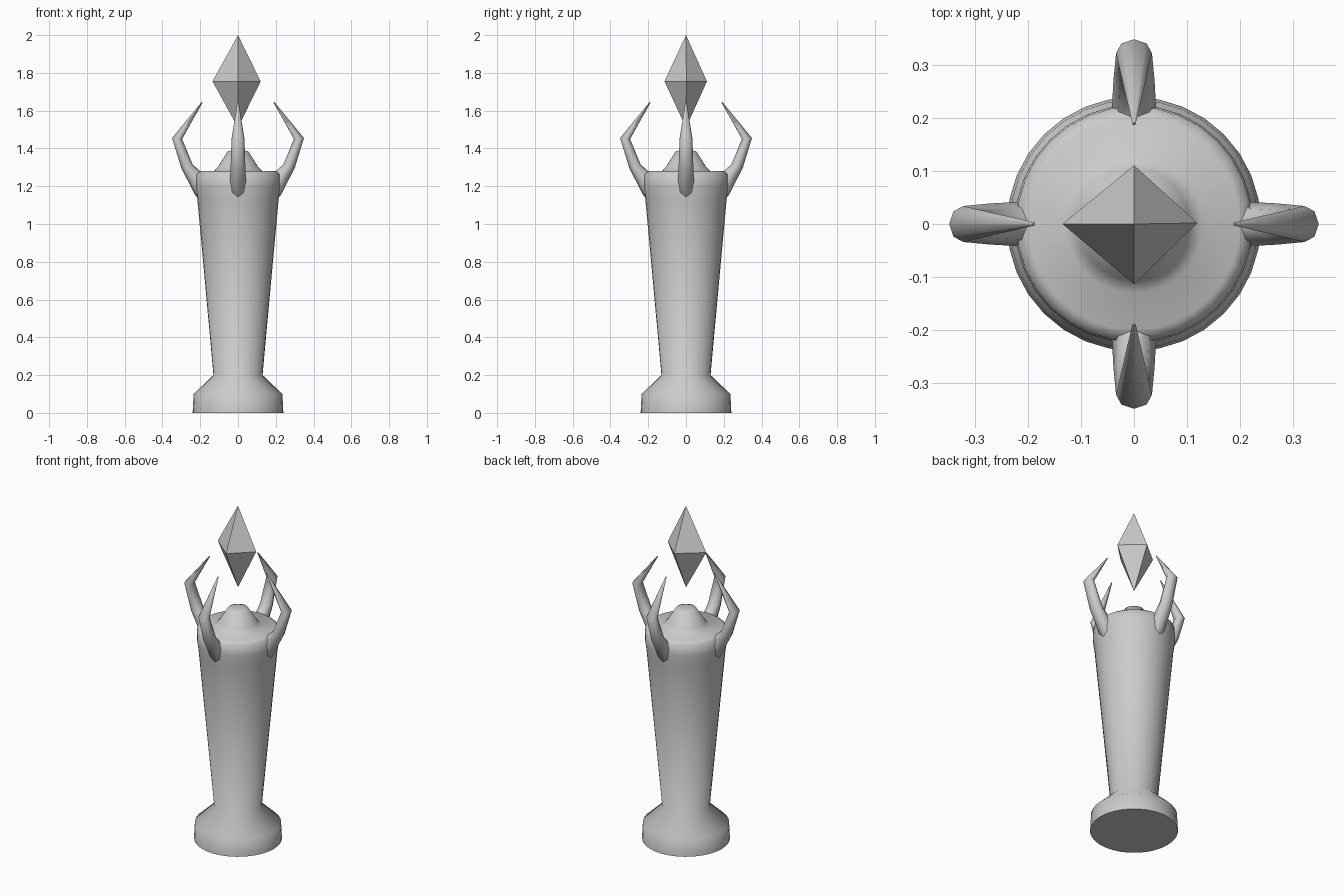
import bpy, bmesh, math
from mathutils import Matrix, Vector

if "Cube" in bpy.data.objects:
    bpy.data.objects.remove(bpy.data.objects["Cube"])


def finish(name, bm, smooth=True, angle=None):
    bmesh.ops.recalc_face_normals(bm, faces=bm.faces[:])
    mesh = bpy.data.meshes.new(name)
    bm.to_mesh(mesh)
    bm.free()
    for p in mesh.polygons:
        p.use_smooth = smooth
    obj = bpy.data.objects.new(name, mesh)
    bpy.context.collection.objects.link(obj)
    if angle:
        bpy.context.view_layer.objects.active = obj
        obj.select_set(True)
        bpy.ops.object.shade_smooth_by_angle(angle=math.radians(angle))
        obj.select_set(False)
    return obj


def loft(bm, rings):
    """Skin consecutive rings and cap both ends."""
    loops = [[bm.verts.new(p) for p in ring] for ring in rings]
    n = len(loops[0])
    for a, b in zip(loops, loops[1:]):
        for i in range(n):
            j = (i + 1) % n
            bm.faces.new((a[i], a[j], b[j], b[i]))
    bm.faces.new(loops[0][::-1])
    bm.faces.new(loops[-1])


# Pedestal: flared foot, tapering shaft and domed top
SIDES = 32
profile = [(0.24, 0), (0.235, 0.1), (0.13, 0.2), (0.215, 1.13),
           (0.225, 1.2), (0.222, 1.265), (0.20, 1.28), (0.13, 1.278),
           (0.105, 1.305), (0.055, 1.385), (0.03, 1.39)]
bm = bmesh.new()
loft(bm, [[(r * math.cos(2 * math.pi * i / SIDES),
            r * math.sin(2 * math.pi * i / SIDES), z) for i in range(SIDES)]
          for r, z in profile])
finish("pedestal", bm, angle=60)

# Claws: (outer radius, outer z, inner radius, inner z, half width)
sections = [(0.19, 1.12, 0.16, 1.27, 0.042),
            (0.225, 1.15, 0.20, 1.28, 0.042),
            (0.30, 1.295, 0.24, 1.315, 0.039),
            (0.349, 1.455, 0.296, 1.45, 0.034),
            (0.191, 1.648, 0.187, 1.644, 0.003)]
for k, name in enumerate(("right", "back", "left", "front")):
    turn = Matrix.Rotation(k * math.pi / 2, 3, 'Z')
    rings = []
    for ro, zo, ri, zi, w in sections:
        outer, inner = Vector((ro, 0, zo)), Vector((ri, 0, zi))
        mid, half = (outer + inner) / 2, (outer - inner) / 2
        rings.append([turn @ (mid + half * math.cos(a) + Vector((0, w * math.sin(a), 0)))
                      for a in (i * math.pi / 4 for i in range(8))])
    bm = bmesh.new()
    loft(bm, rings)
    finish(name + "_claw", bm, angle=60)

# Floating crystal: slightly irregular faceted octahedron
bm = bmesh.new()
top = bm.verts.new((0, 0, 2.0))
low = bm.verts.new((0, 0, 1.51))
belt = [bm.verts.new(p) for p in ((0.12, 0.002, 1.755), (0, 0.111, 1.755),
                                  (-0.135, 0, 1.755), (0, -0.114, 1.755))]
for i in range(4):
    a, b = belt[i], belt[(i + 1) % 4]
    bm.faces.new((a, b, top))
    bm.faces.new((b, a, low))
finish("crystal", bm, smooth=False)
